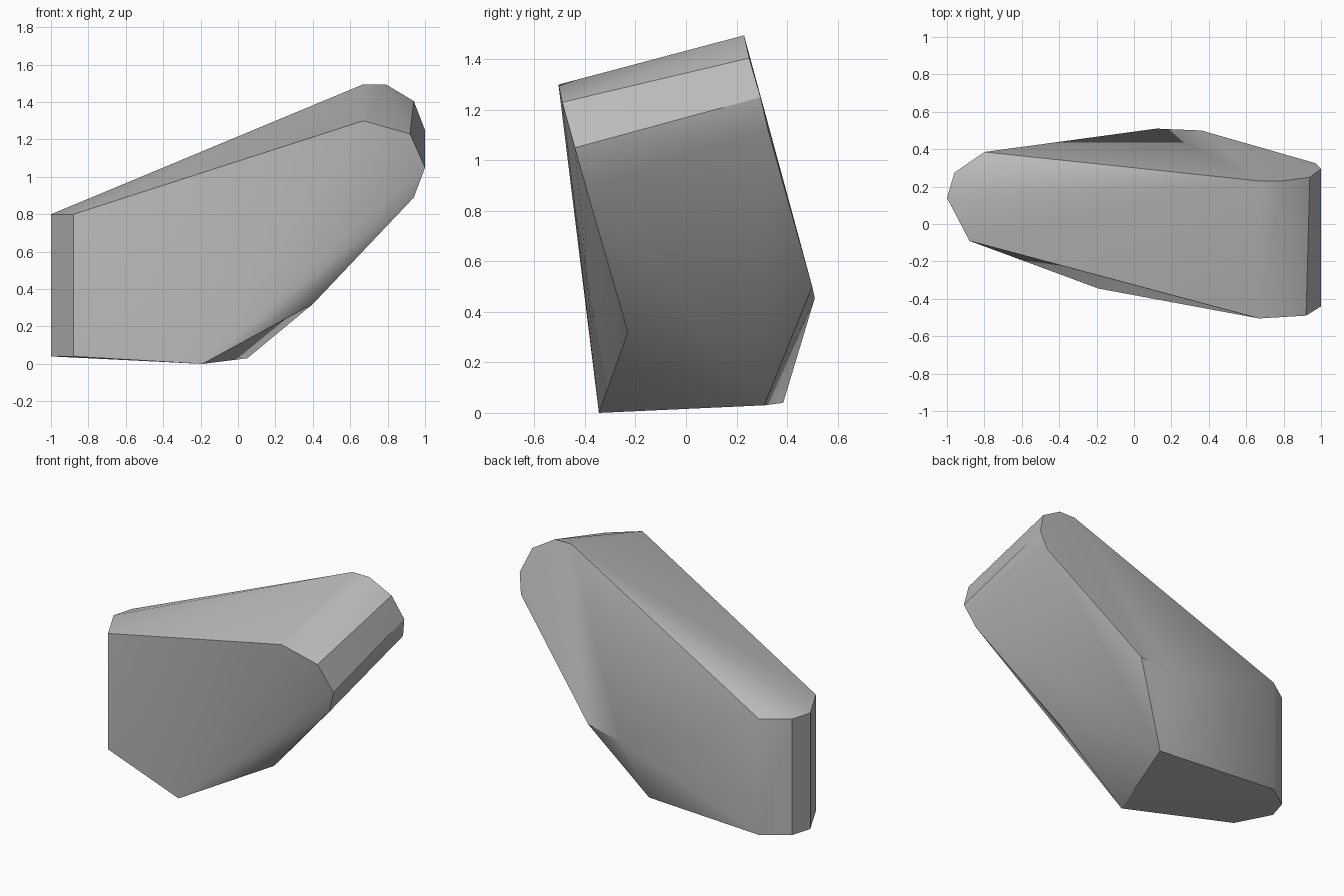
import bpy
import bmesh
import math

# Remove the default object
default = bpy.data.objects.get("Cube")
if default:
    bpy.data.objects.remove(default, do_unlink=True)


def make_material(name, colour):
    mat = bpy.data.materials.new(name)
    mat.use_nodes = True
    mat.diffuse_color = colour
    mat.node_tree.nodes["Principled BSDF"].inputs["Base Color"].default_value = colour
    return mat


# Blunt upright end: plan corners extruded between a low and a high level
blunt_end = [(-0.88, -0.09), (-1, 0.14), (-0.96, 0.275), (-0.8, 0.385)]
corners = [(x, y, z) for x, y in blunt_end for z in (0.04, 0.8)]

# Raised end: front rim and back rim of the bevelled nose
front_rim = [(0.67, -0.505, 1.3), (0.92, -0.49, 1.23),
             (1, -0.44, 1.05), (0.94, -0.395, 0.89)]
back_rim = [(0.67, 0.23, 1.495), (0.79, 0.23, 1.495), (0.94, 0.25, 1.405),
            (1, 0.295, 1.25), (0.97, 0.325, 1.12)]

# Underside and the bulging lower back
underside = [(-0.19, -0.345, 0), (0.4, -0.23, 0.32), (0.05, 0.31, 0.03)]
back_bulge = [(0.12, 0.51, 0.455), (0.36, 0.5, 0.5)]

# Wrap all corners in one chiselled convex skin
bm = bmesh.new()
for point in corners + front_rim + back_rim + underside + back_bulge:
    bm.verts.new(point)
hull = bmesh.ops.convex_hull(bm, input=bm.verts[:])
loose = [v for v in bm.verts if not v.link_faces]
bmesh.ops.delete(bm, geom=loose, context="VERTS")
bmesh.ops.recalc_face_normals(bm, faces=bm.faces[:])

mesh = bpy.data.meshes.new("rock")
bm.to_mesh(mesh)
bm.free()
mesh.materials.append(make_material("stone grey", (0.5, 0.5, 0.5, 1)))
rock = bpy.data.objects.new("rock", mesh)
bpy.context.collection.objects.link(rock)

# Soft shading over shallow facets, crisp chiselled edges elsewhere
bpy.ops.object.select_all(action="DESELECT")
rock.select_set(True)
bpy.context.view_layer.objects.active = rock
bpy.ops.object.shade_smooth_by_angle(angle=math.radians(30))
